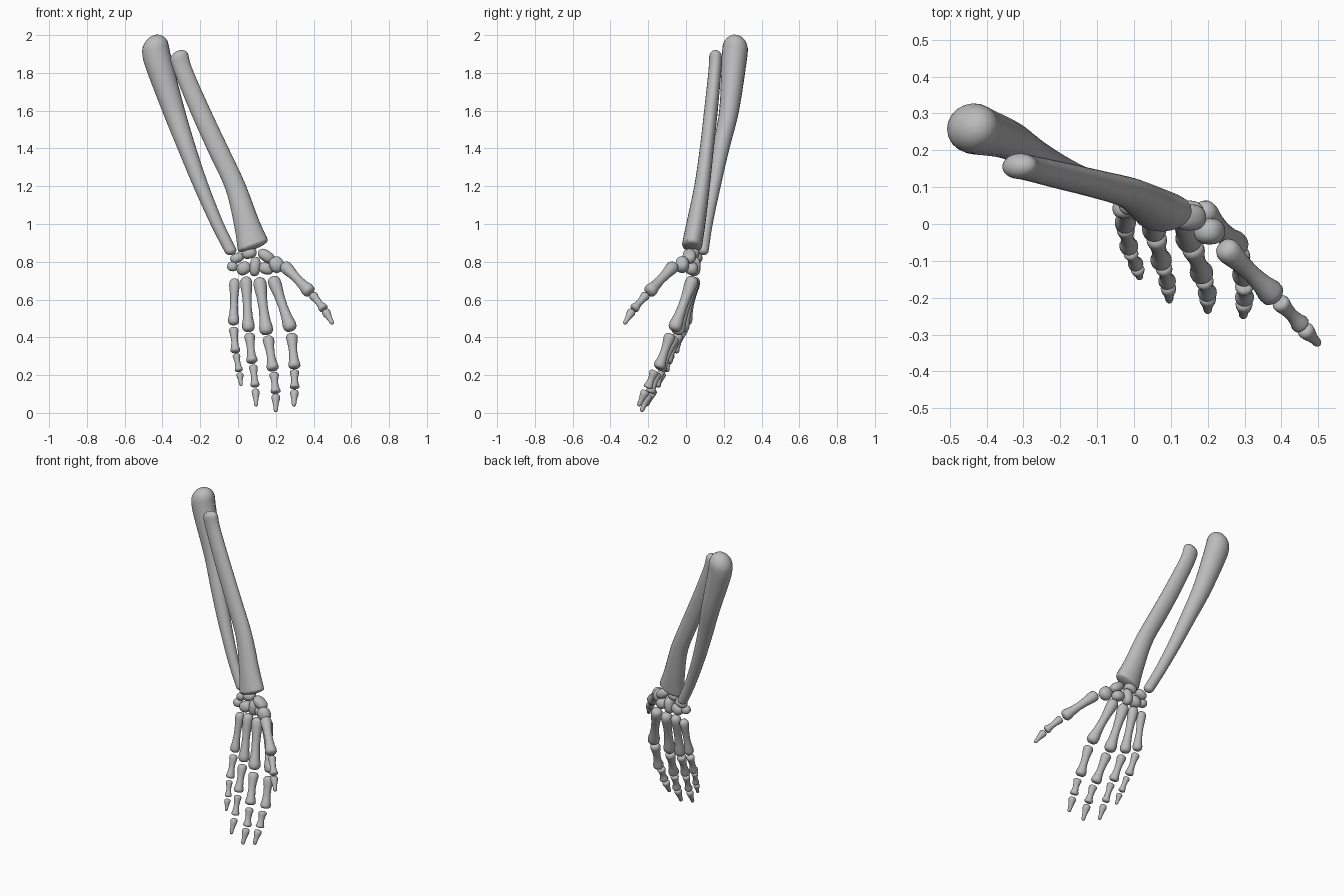
import bpy, bmesh, math
from mathutils import Vector, Euler

old = bpy.data.objects.get("Cube")
if old:
    bpy.data.objects.remove(old, do_unlink=True)

bone_mat = bpy.data.materials.new("bone grey")
bone_mat.use_nodes = True
grey = (0.5, 0.5, 0.5, 1)
bone_mat.diffuse_color = grey
bone_mat.node_tree.nodes["Principled BSDF"].inputs["Base Color"].default_value = grey

SIDES = 20


def finish(name, bm):
    bmesh.ops.recalc_face_normals(bm, faces=bm.faces)
    for f in bm.faces:
        f.smooth = True
    mesh = bpy.data.meshes.new(name)
    bm.to_mesh(mesh)
    bm.free()
    mesh.materials.append(bone_mat)
    obj = bpy.data.objects.new(name, mesh)
    bpy.context.scene.collection.objects.link(obj)
    return obj


def sweep(name, rings):
    """Skin elliptical rings of (centre, half width, half depth)."""
    bm = bmesh.new()
    axis = (rings[-1][0] - rings[0][0]).normalized()
    side = (Vector((1, 0, 0)) - axis * axis.x).normalized()
    depth = axis.cross(side)
    loops = []
    for c, a, b in rings:
        angles = [2 * math.pi * i / SIDES for i in range(SIDES)]
        loops.append([bm.verts.new(c + side * a * math.cos(t) + depth * b * math.sin(t))
                      for t in angles])
    for lo, hi in zip(loops, loops[1:]):
        for i in range(SIDES):
            j = (i + 1) % SIDES
            bm.faces.new((lo[i], lo[j], hi[j], hi[i]))
    bm.faces.new(loops[0])
    bm.faces.new(loops[-1])
    return finish(name, bm)


def smooth_points(pts, steps=5):
    """Catmull-Rom interpolation through the stations."""
    out = []
    n = len(pts)
    for i in range(n - 1):
        p = [pts[max(0, min(n - 1, k))] for k in (i - 1, i, i + 1, i + 2)]
        for s in range(steps):
            t = s / steps
            out.append([0.5 * (2 * b + (c - a) * t + (2 * a - 5 * b + 4 * c - d) * t * t
                               + (3 * b - a - 3 * c + d) * t ** 3)
                        for a, b, c, d in zip(*p)])
    return out + [list(pts[-1])]


def long_bone(name, stations, top_cap, end_cap):
    """Forearm bone from (x, y, z, half width, half depth) with rounded ends."""
    rings = [(Vector(s[:3]), s[3], s[4]) for s in smooth_points(stations)]

    def cap(end, inner, height):
        c, a, b = end
        out = (c - inner[0]).normalized()
        angles = [math.pi / 2 * k / 7 for k in range(1, 7)] + [1.55]
        return [(c + out * height * math.sin(t), a * math.cos(t), b * math.cos(t))
                for t in angles]
    head = cap(rings[0], rings[2], top_cap)[::-1]
    tail = cap(rings[-1], rings[-3], end_cap)
    sweep(name, head + rings + tail)


# Lengthwise profiles: (position, relative radius)
SHAFT = [(0, .05), (.004, .4), (.03, .75), (.08, .95), (.16, .95), (.35, .75), (.55, .68),
         (.75, .8), (.87, 1), (.94, .98), (.98, .75), (.997, .4), (1, .05)]
TIP = [(0, .05), (.01, .5), (.06, .85), (.15, 1), (.3, .92), (.5, .7), (.7, .55),
       (.86, .52), (.95, .4), (.99, .2), (1, .03)]


def small_bone(name, start, end, radius, profile=SHAFT):
    a, b = Vector(start), Vector(end)
    sweep(name, [(a.lerp(b, t), r * radius, r * radius) for t, r in profile])


# Forearm
long_bone("ulna", [
    (-.437, .26, 1.925, .074, .068), (-.42, .253, 1.85, .073, .066),
    (-.34, .228, 1.6, .058, .052), (-.27, .185, 1.4, .047, .044),
    (-.195, .146, 1.2, .039, .037), (-.11, .11, 1.0, .033, .031),
    (-.04, .09, .86, .031, .03)], .074, .025)
long_bone("radius", [
    (-.31, .157, 1.88, .05, .035), (-.285, .152, 1.8, .048, .034),
    (-.2, .132, 1.6, .051, .036), (-.108, .11, 1.4, .053, .037),
    (-.015, .085, 1.2, .054, .041), (.046, .052, 1.0, .068, .05),
    (.075, .034, .9, .083, .053), (.08, .032, .885, .082, .052)], .038, .02)

# Wrist: centre, half sizes, tilt about the depth axis
carpals = {
    "scaphoid": ((.15, .018, .83), (.05, .036, .03), .6),
    "lunate": ((.06, .035, .845), (.04, .036, .028), -.3),
    "triquetrum": ((-.005, .055, .82), (.038, .032, .026), -.4),
    "pisiform": ((-.03, .042, .775), (.028, .027, .025), .2),
    "hamate": ((.03, .04, .765), (.04, .036, .034), -.5),
    "capitate": ((.09, .042, .775), (.03, .036, .052), .1),
    "trapezoid": ((.15, .03, .765), (.04, .034, .032), .3),
    "trapezium": ((.205, -.02, .785), (.04, .036, .043), -.5),
}
for name, (centre, size, tilt) in carpals.items():
    bm = bmesh.new()
    bmesh.ops.create_uvsphere(bm, u_segments=18, v_segments=12, radius=1)
    rot = Euler((0, tilt, 0)).to_matrix()
    for v in bm.verts:
        # Slightly squared ellipsoid
        p = Vector([math.copysign(abs(k) ** .85, k) * s for k, s in zip(v.co, size)])
        v.co = rot @ p + Vector(centre)
    finish(name, bm)

# Hand: joint positions, start and end of each bone in turn, and base radius
digits = {
    "index": (.036, [(.183, .04, .72), (.283, -.065, .435), (.283, -.08, .42), (.3, -.145, .235),
                     (.299, -.165, .225), (.3, -.203, .13), (.299, -.212, .12), (.296, -.252, .035)]),
    "middle": (.036, [(.112, .045, .715), (.153, -.05, .415), (.158, -.06, .405), (.186, -.14, .225),
                      (.19, -.15, .213), (.2, -.19, .105), (.2, -.196, .098), (.2, -.238, .005)]),
    "ring": (.033, [(.042, .05, .72), (.056, -.022, .43), (.06, -.035, .42), (.075, -.105, .265),
                    (.08, -.115, .253), (.091, -.16, .138), (.093, -.168, .125), (.096, -.21, .035)]),
    "little": (.029, [(-.018, .052, .71), (-.024, -.002, .465), (-.024, -.008, .452), (-.013, -.066, .32),
                      (-.01, -.076, .312), (.006, -.112, .22), (.009, -.12, .212), (.016, -.147, .143)]),
    "thumb": (.035, [(.24, -.058, .785), (.385, -.2, .635),
                     (.392, -.208, .628), (.457, -.278, .548), (.46, -.283, .544), (.502, -.327, .47)]),
}
for finger, (radius, joints) in digits.items():
    pairs = list(zip(joints[::2], joints[1::2]))
    labels = ["metacarpal", "proximal", "middle_phalanx", "distal"]
    scales = [1, .88, .72, .64]
    if len(pairs) == 3:
        labels.pop(2)
        scales = [1, .72, .66]
    for label, scale, (a, b) in zip(labels, scales, pairs):
        profile = TIP if label == "distal" else SHAFT
        small_bone(f"{finger}_{label}", a, b, radius * scale, profile)
